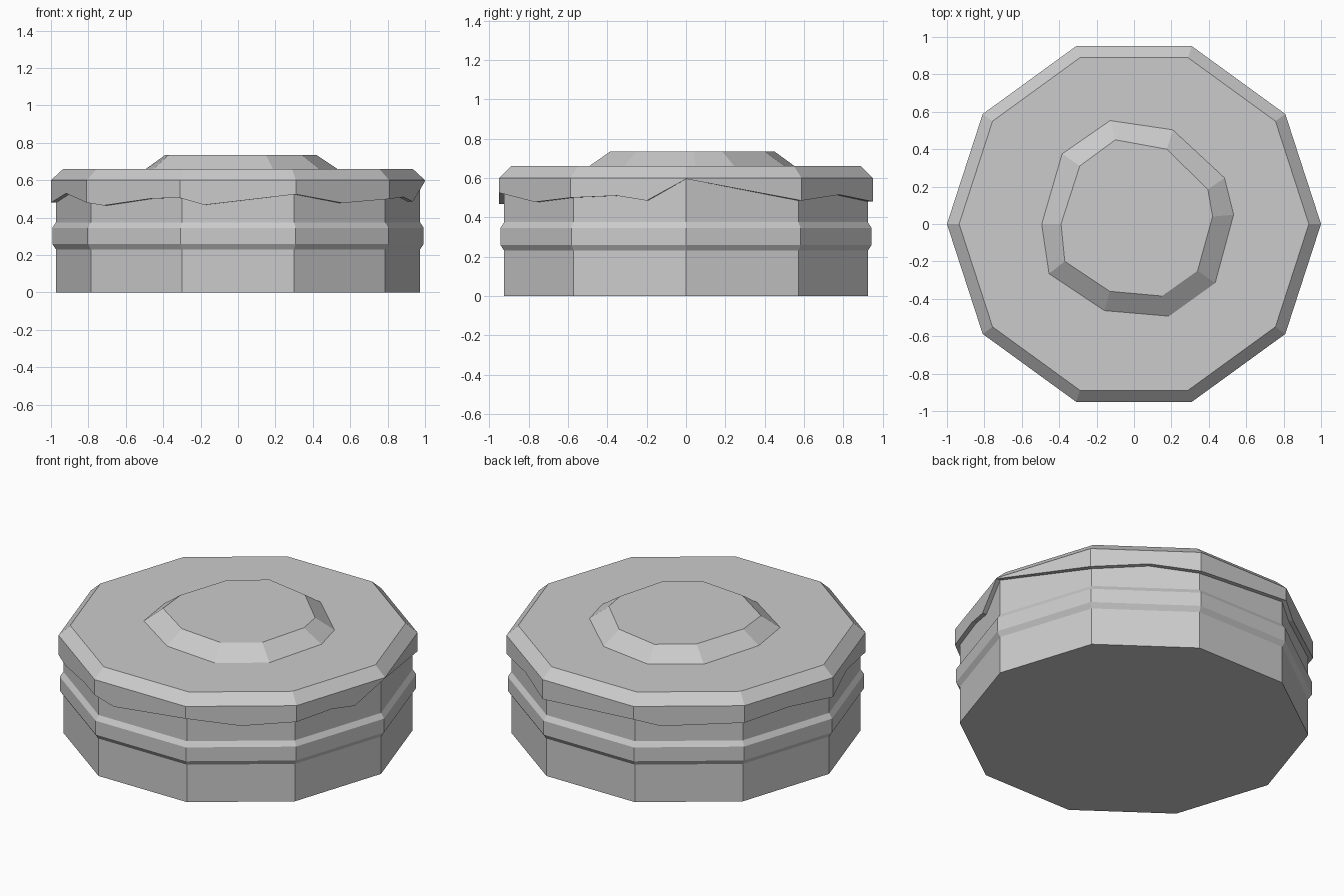
import bpy, math

if "Cube" in bpy.data.objects:
    bpy.data.objects.remove(bpy.data.objects["Cube"])


def deca(t, r, z):
    """Point on the outline of a ten-sided ring; t counts sides from +x."""
    i = math.floor(t)
    f = t - i
    a, b = math.radians(36 * i), math.radians(36 * (i + 1))
    return (r * ((1 - f) * math.cos(a) + f * math.cos(b)),
            r * ((1 - f) * math.sin(a) + f * math.sin(b)), z)


def loft(name, rings, cap_bottom=True):
    """Skin a stack of equal-length rings and cap the ends."""
    n = len(rings[0])
    verts = [p for ring in rings for p in ring]
    faces = [(k * n + i, k * n + (i + 1) % n, (k + 1) * n + (i + 1) % n, (k + 1) * n + i)
             for k in range(len(rings) - 1) for i in range(n)]
    faces.append(tuple(range(len(verts) - n, len(verts))))
    if cap_bottom:
        faces.append(tuple(reversed(range(n))))
    mesh = bpy.data.meshes.new(name)
    mesh.from_pydata(verts, [], faces)
    mesh.update()
    obj = bpy.data.objects.new(name, mesh)
    bpy.context.collection.objects.link(obj)
    return obj


# Ten-sided body with a raised filling band
profile = [(0.973, 0), (0.973, 0.23), (0.993, 0.26), (0.993, 0.345),
           (0.973, 0.375), (0.973, 0.61)]
loft("cake_body", [[deca(t, r, z) for t in range(10)] for r, z in profile])

# Icing lid with an uneven dripping lower edge: (side position, height)
drip = [(0, .595), (1, .485), (1.53, .515), (2, .48), (3, .52), (3.25, .478),
        (4, .495), (4.5, .505), (5, .48), (5.42, .53), (6, .48), (6.18, .465),
        (6.7, .503), (7, .505), (7.21, .468), (8, .525), (8.5, .478), (9, .5),
        (9.4, .51), (9.66, .485)]
loft("icing", [[deca(t, 0.968, z) for t, z in drip],
               [deca(t, 1.0, z) for t, z in drip],
               [deca(t, 1.0, 0.6) for t, z in drip],
               [deca(t, 0.935, 0.66) for t, z in drip]], cap_bottom=False)

# Irregular dollop on top
outer = [(.54, .05), (.49, .25), (.21, .51), (-.13, .56), (-.39, .38),
         (-.5, 0), (-.46, -.27), (-.16, -.47), (.19, -.5), (.44, -.32)]
inner = [(.42, .04), (.395, .185), (.175, .4), (-.1, .45), (-.29, .31),
         (-.39, 0), (-.37, -.2), (-.13, -.36), (.15, -.385), (.34, -.25)]
loft("top_dollop", [[(x, y, 0.655) for x, y in outer],
                    [(x, y, 0.735) for x, y in inner]])
